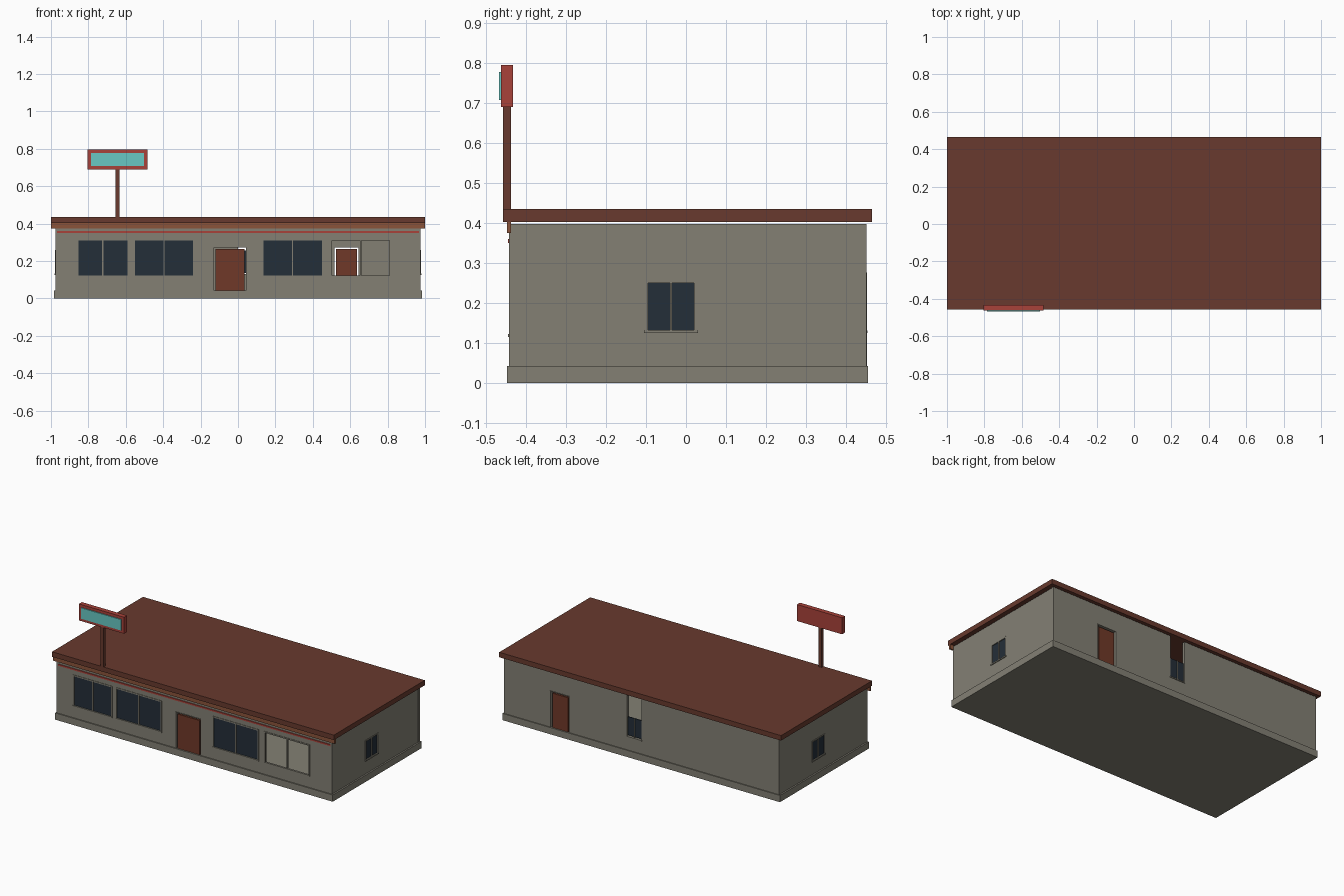
import bpy, bmesh

if "Cube" in bpy.data.objects:
    bpy.data.objects.remove(bpy.data.objects["Cube"])


def material(name, r, g, b):
    lin = [((c / 255 + 0.055) / 1.055) ** 2.4 for c in (r, g, b)]
    m = bpy.data.materials.new(name)
    m.diffuse_color = (*lin, 1)
    m.use_nodes = True
    m.node_tree.nodes["Principled BSDF"].inputs["Base Color"].default_value = m.diffuse_color
    return m


WALL = material("grey_stucco", 131, 128, 116)
ROOF = material("dark_brown", 104, 58, 46)
BAND = material("light_brown", 139, 84, 58)
DOOR = material("door_brown", 112, 57, 40)
GLASS = material("dark_glass", 36, 46, 56)
RED = material("sign_red", 168, 66, 58)
TEAL = material("sign_teal", 104, 200, 195)


def make(name, bm, mat):
    me = bpy.data.meshes.new(name)
    bm.to_mesh(me)
    bm.free()
    me.materials.append(mat)
    ob = bpy.data.objects.new(name, me)
    bpy.context.collection.objects.link(ob)
    return ob


def box(name, x, y, z, mat):
    bm = bmesh.new()
    bmesh.ops.create_cube(bm, size=1)
    for v in bm.verts:
        v.co = [(r[0] + r[1]) / 2 + c * abs(r[1] - r[0]) for r, c in zip((x, y, z), v.co)]
    return make(name, bm, mat)


# wall faces: axis the wall runs along, position of outer face, outward sign, extent
SIDES = {
    "front": ("x", -0.44, -1, (-0.975, 0.975)),
    "back": ("x", 0.449, 1, (-0.975, 0.975)),
    "left": ("y", -0.975, -1, (-0.42, 0.429)),
    "right": ("y", 0.975, 1, (-0.42, 0.429)),
}
BASE, TOP, THICK = 0.043, 0.398, 0.02


def on_wall(side, name, u, depth, z, mat):
    """Box on a wall; depth is measured outward from the wall face."""
    axis, pos, sign, _ = SIDES[side]
    d = (pos + sign * depth[0], pos + sign * depth[1])
    return box(f"{side}_{name}", *((u, d) if axis == "x" else (d, u)), z, mat)


def wall(side, holes):
    """Thin wall sheet with rectangular openings left out, thickened inward."""
    axis, pos, sign, ext = SIDES[side]
    us = sorted({*ext, *[h[0] for h in holes], *[h[1] for h in holes]})
    zs = sorted({BASE, TOP, *[h[2] for h in holes], *[h[3] for h in holes]})
    bm = bmesh.new()
    pt = lambda u, z: (u, pos, z) if axis == "x" else (pos, u, z)
    vs = {(u, z): bm.verts.new(pt(u, z)) for u in us for z in zs}
    for a, b in zip(us, us[1:]):
        for c, d in zip(zs, zs[1:]):
            mu, mz = (a + b) / 2, (c + d) / 2
            if any(h[0] < mu < h[1] and h[2] < mz < h[3] for h in holes):
                continue
            f = bm.faces.new([vs[a, c], vs[b, c], vs[b, d], vs[a, d]])
            if side in ("back", "left"):
                f.normal_flip()
    ob = make(f"{side}_wall", bm, WALL)
    mod = ob.modifiers.new("thickness", "SOLIDIFY")
    mod.thickness = THICK
    mod.offset = -1


def frame(side, name, h, sill=True):
    u0, u1, z0, z1 = h
    t, d = 0.007, (-0.008, 0.003)
    on_wall(side, name + "_jamb_a", (u0 - 0.001, u0 + t), d, (z0, z1), WALL)
    on_wall(side, name + "_jamb_b", (u1 - t, u1 + 0.001), d, (z0, z1), WALL)
    on_wall(side, name + "_head", (u0, u1), d, (z1 - t, z1 + 0.001), WALL)
    if sill:
        on_wall(side, name + "_sill", (u0 - 0.002, u1 + 0.002), (-0.008, 0.005), (z0 - 0.001, z0 + t), WALL)


def window(side, name, h, glass=True, mullion=True):
    u0, u1, z0, z1 = h
    frame(side, name, h)
    mid = (u0 + u1) / 2
    if mullion:
        on_wall(side, name + "_mullion", (mid - 0.003, mid + 0.003), (-0.008, 0.002), (z0, z1), WALL)
    if glass:
        on_wall(side, name + "_glass", (u0 + 0.003, u1 - 0.003), (-0.009, -0.003), (z0 + 0.004, z1 - 0.004), GLASS)


# front: four windows and a door
front = [(-0.861, -0.585, 0.116, 0.318), (-0.559, -0.233, 0.116, 0.318),
         (0.128, 0.455, 0.116, 0.318), (0.495, 0.818, 0.116, 0.318)]
front_door = (-0.129, 0.043, BASE, 0.273)
wall("front", front + [front_door])
for i, h in enumerate(front):
    window("front", f"window_{i + 1}", h, glass=i < 3)

# back: door, and a tall opening with glass only in its lower half
back_door = (0.515, 0.644, BASE, 0.273)
back_window = (0.0, 0.105, 0.13, TOP)
wall("back", [back_door, back_window])
on_wall("back", "window_glass", (0.005, 0.1), (-0.01, -0.004), (0.137, 0.255), GLASS)
on_wall("back", "window_mullion", (0.05, 0.055), (-0.008, 0.001), (0.13, 0.255), WALL)
on_wall("back", "window_sill", (-0.002, 0.107), (-0.008, 0.005), (0.125, 0.132), WALL)

# doors sit a little smaller than their openings
for side, (u0, u1, z0, z1) in (("front", front_door), ("back", back_door)):
    on_wall(side, "door", (u0 + 0.008, u1 - 0.008), (-0.014, -0.002), (z0, z1 - 0.01), DOOR)
    for n, u in (("a", (u0 - 0.004, u0)), ("b", (u1, u1 + 0.004))):
        on_wall(side, "door_trim_" + n, u, (-0.004, 0.003), (z0, z1 + 0.004), WALL)
    on_wall(side, "door_trim_top", (u0, u1), (-0.004, 0.003), (z1, z1 + 0.004), WALL)

# side walls with one window each
for side, u0 in (("left", -0.015), ("right", -0.1025)):
    h = (u0, u0 + 0.13, 0.126, 0.258)
    wall(side, [h])
    window(side, "window", h)

# corner posts
for sx in (-1, 1):
    for n, y in (("front", (-0.442, -0.425)), ("back", (0.432, 0.451))):
        box(f"{n}_corner_post", sorted((sx * 0.966, sx * 0.977)), y, (BASE, TOP), WALL)

# foundation, roof slab, front fascia and stripe
box("foundation", (-0.985, 0.985), (-0.447, 0.455), (0, BASE), WALL)
box("roof", (-1, 1), (-0.457, 0.465), (0.403, 0.435), ROOF)
box("front_fascia", (-1, 1), (-0.448, -0.437), (0.375, 0.403), BAND)
box("front_stripe", (-0.967, 0.967), (-0.445, -0.438), (0.35, 0.36), RED)

# roadside sign on a post
box("sign_post", (-0.656, -0.634), (-0.4575, -0.438), (0.403, 0.692), ROOF)
box("sign_box", (-0.805, -0.485), (-0.462, -0.432), (0.69, 0.796), RED)
box("sign_panel", (-0.787, -0.503), (-0.468, -0.461), (0.708, 0.778), TEAL)
